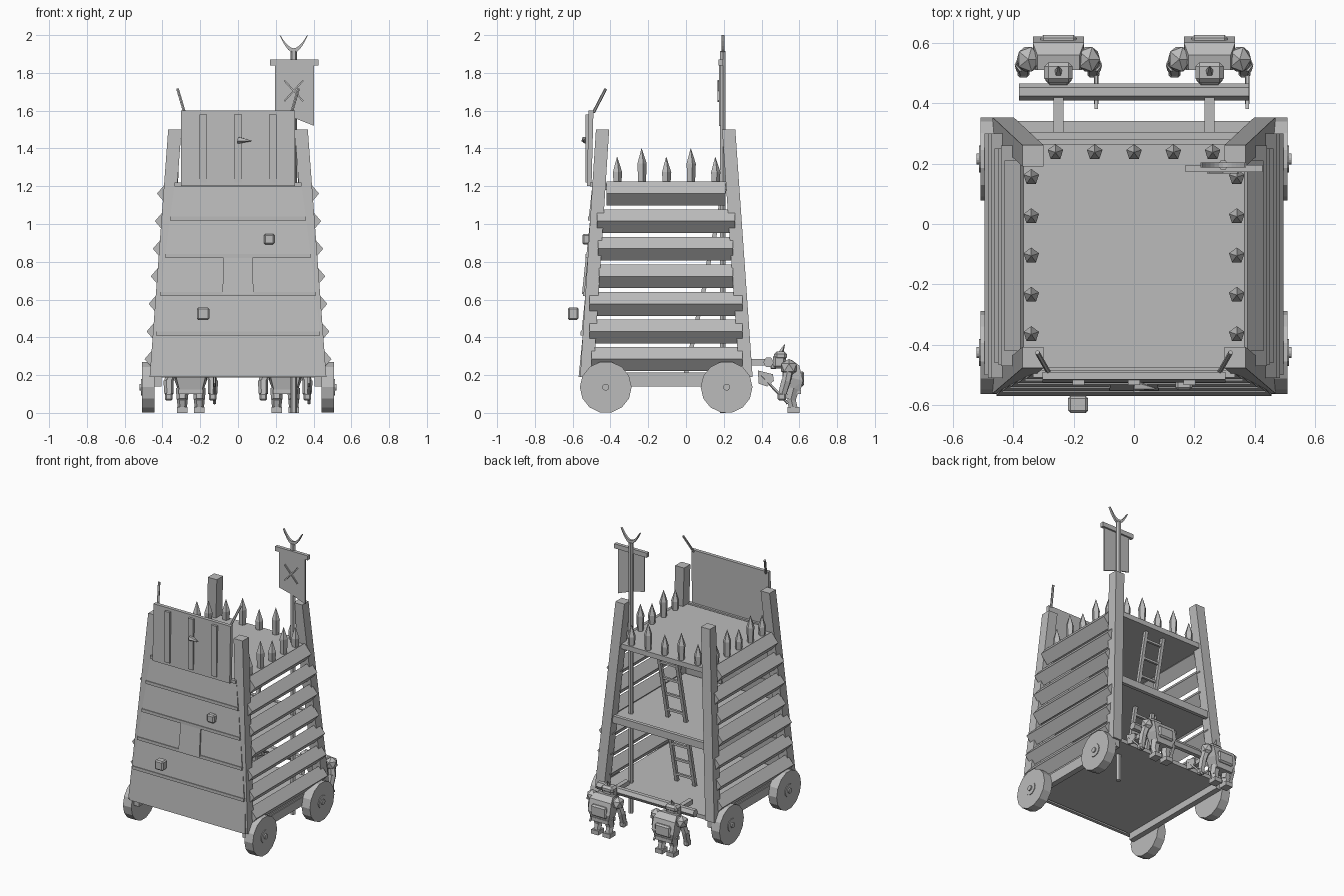
import bpy, bmesh, math
from mathutils import Vector, Matrix

if "Cube" in bpy.data.objects:
    bpy.data.objects.remove(bpy.data.objects["Cube"])

grey = bpy.data.materials.new("weathered grey")
grey.diffuse_color = (0.5, 0.5, 0.5, 1)
grey.use_nodes = True
grey.node_tree.nodes["Principled BSDF"].inputs["Base Color"].default_value = grey.diffuse_color


def finish(name, bm):
    bmesh.ops.recalc_face_normals(bm, faces=bm.faces)
    me = bpy.data.meshes.new(name)
    bm.to_mesh(me)
    bm.free()
    me.materials.append(grey)
    ob = bpy.data.objects.new(name, me)
    bpy.context.collection.objects.link(ob)
    return ob


def hull(name, pts):
    bm = bmesh.new()
    for p in pts:
        bm.verts.new(p)
    bmesh.ops.convex_hull(bm, input=bm.verts)
    bmesh.ops.dissolve_limit(bm, angle_limit=0.01, verts=bm.verts, edges=bm.edges)
    return finish(name, bm)


def box(name, x0, x1, y0, y1, z0, z1, bevel=0):
    ob = hull(name, [(x, y, z) for x in (x0, x1) for y in (y0, y1) for z in (z0, z1)])
    if bevel:
        m = ob.modifiers.new("bevel", 'BEVEL')
        m.width, m.segments = bevel, 1
    return ob


def rod(name, a, b, r0, r1=None, n=6):
    """Tapered n-sided bar from a to b."""
    a, b = Vector(a), Vector(b)
    bm = bmesh.new()
    rot = (b - a).to_track_quat('Z', 'Y').to_matrix().to_4x4()
    bmesh.ops.create_cone(bm, cap_ends=True, segments=n, radius1=r0,
                          radius2=r0 if r1 is None else r1, depth=(b - a).length,
                          matrix=Matrix.Translation((a + b) / 2) @ rot @ Matrix.Rotation(math.pi / n, 4, 'Z'))
    return finish(name, bm)


def ball(name, c, s):
    bm = bmesh.new()
    bmesh.ops.create_icosphere(bm, subdivisions=1, radius=1,
                               matrix=Matrix.Translation(c) @ Matrix.Diagonal((*s, 1)))
    return finish(name, bm)


def prism(name, pts, y0, y1):
    """Extrude an x-z outline along y."""
    bm = bmesh.new()
    f = bm.faces.new([bm.verts.new((x, y0, z)) for x, z in pts])
    ext = bmesh.ops.extrude_face_region(bm, geom=[f])
    bmesh.ops.translate(bm, vec=(0, y1 - y0, 0),
                        verts=[v for v in ext['geom'] if isinstance(v, bmesh.types.BMVert)])
    return finish(name, bm)


# tapering tower faces as functions of height
def side(z): return 0.467 - 0.075 * (z - 0.2)
def front(z): return -0.56 + 0.064 * (z - 0.2)
def back(z): return 0.352 - 0.07 * (z - 0.2)


# base and floors
box("base_floor", -0.44, 0.44, -0.53, 0.34, 0.188, 0.215)
for sx in (-1, 1):
    hull("base_sill", [(sx * x, y, z) for x in (0.405, 0.445) for y in (-0.53, 0.34) for z in (0.14, 0.2)])
box("middle_floor", -0.41, 0.41, -0.5, 0.29, 0.67, 0.705)
box("middle_floor_beam", -0.42, 0.42, 0.28, 0.305, 0.66, 0.71)
box("top_deck", -0.365, 0.365, -0.475, 0.265, 1.18, 1.215)

# corner posts
W = 0.07
for sx in (-1, 1):
    for nm, fn, d in (("front", front, W), ("rear", back, -W)):
        hull(nm + "_post", [(sx * (side(z) - i), fn(z) + j, z)
                            for z in (0.19, 1.5) for i in (0, W) for j in (0, d)])

# side planks: diamond-section beams
for k, (y0, y1) in enumerate([(-0.50, 0.30), (-0.51, 0.30), (-0.51, 0.30), (-0.46, 0.25),
                              (-0.465, 0.25), (-0.47, 0.26), (-0.42, 0.21)]):
    z = 0.285 + 0.146 * k
    for sx in (-1, 1):
        hull("side_plank", [(sx * (side(z) + dx), y, z + dz) for y in (y0, y1)
                            for dx, dz in ((-0.02, -0.063), (0.034, 0), (-0.02, 0.063), (-0.074, 0))])

# front boards with a thin batten along each joint
rows = [(0.19, 0.42, 0.455, 0.435), (0.42, 0.63, 0.435, 0.41), (0.63, 0.83, 0.41, 0.385),
        (0.83, 1.03, 0.385, 0.36), (1.03, 1.21, 0.36, 0.335)]
for z0, z1, w0, w1 in rows:
    spans = [(-1, 1)] if z0 != 0.63 else [(-1, -0.2), (-0.2, 0.2), (0.2, 1)]
    for a, b in spans:
        out = 0.01 if a == -0.2 else 0
        hull("front_board", [(t * w, front(z) + o - out, z)
                             for z, w, off in ((z0, w0, -0.008), (z1 + out, w1, 0.0))
                             for t in (a, b) for o in (off, off + 0.022)])
    box("front_batten", -w1, w1, front(z1) - 0.012, front(z1) + 0.012, z1 - 0.011, z1 + 0.011)

# iron blocks on the front
for x, z, y, s in ((0.165, 0.92, -0.525, 0.028), (-0.185, 0.525, -0.597, 0.033)):
    box("front_block", x - s, x + s, y - s * 0.85, y + s * 0.85, z - s, z + s, 0.008)

# raised drawbridge
hull("drawbridge", [(sx * 0.302, y + dy, z) for sx in (-1, 1) for dy in (0, 0.025)
                    for y, z in ((-0.525, 1.2), (-0.515, 1.6))])
for x in (-0.183, 0, 0.183):
    box("drawbridge_batten", x - 0.02, x + 0.02, -0.532, -0.51, 1.22, 1.58)
rod("stuck_spike", (0, -0.535, 1.445), (0.075, -0.545, 1.44), 0.02, 0.001, 5)
for sx in (-1, 1):
    rod("drawbridge_rod", (sx * 0.283, -0.49, 1.59), (sx * 0.32, -0.425, 1.715), 0.008)

# sharpened stakes round the deck
stakes = [(sx * 0.34, -0.365 + 0.13 * i, i) for sx in (-1, 1) for i in range(5)]
stakes += [(-0.26 + 0.13 * i, 0.237, i) for i in range(5)]
for x, y, i in stakes:
    top = 1.40 if i % 2 else 1.355
    rod("stake_shaft", (x, y, 1.2), (x, y, top - 0.08), 0.022, 0.027, 5)
    rod("stake_point", (x, y, top - 0.08), (x, y, top), 0.027, 0.001, 5)

# wheels with hubs
for sx in (-1, 1):
    for y in (-0.425, 0.215):
        for nm, r, a, b in (("wheel", 0.137, 0.443, 0.508), ("wheel_hub", 0.045, 0.5, 0.513),
                            ("axle_end", 0.018, 0.5, 0.521)):
            rod(nm, (sx * a, y, 0.136), (sx * b, y, 0.136), r, n=14)

# ladders
for z0, z1, y0, y1 in ((0.21, 0.68, 0.0, 0.1), (0.705, 1.19, 0.1, 0.205)):
    for x in (-0.07, 0.07):
        rod("ladder_rail", (x, y0, z0), (x, y1, z1), 0.016, n=4)
    for i in range(4):
        t = (i + 0.5) / 4
        y, z = y0 + (y1 - y0) * t, z0 + (z1 - z0) * t
        rod("ladder_rung", (-0.07, y, z), (0.07, y, z), 0.011, n=4)

# banner
BX, BY = 0.295, 0.195
rod("banner_pole", (BX, BY, 0), (BX, BY, 1.915), 0.017, n=6)
box("banner_crossbar", 0.17, 0.425, 0.172, 0.196, 1.838, 1.87)
prism("banner_cloth", [(0.197, 1.85), (0.402, 1.85), (0.402, 1.52), (0.3, 1.56), (0.197, 1.585)], 0.176, 0.184)
for s in (-1, 1):
    rod("banner_emblem", (BX + 0.05 * s, 0.172, 1.65), (BX - 0.05 * s, 0.172, 1.76), 0.006, n=4)
ts = [i / 5 - 1 for i in range(11)]
prism("banner_crescent", [(BX + 0.075 * t, 1.905 + 0.095 * abs(t) ** 1.8) for t in ts]
      + [(BX - 0.07 * t, 1.93 + 0.068 * abs(t) ** 1.8) for t in ts], BY - 0.008, BY + 0.008)

# push bar
rod("push_bar", (-0.38, 0.437, 0.268), (0.38, 0.437, 0.268), 0.028, n=6)
for x in (-0.25, 0.25):
    box("push_bar_arm", x - 0.016, x + 0.016, 0.3, 0.42, 0.252, 0.284)

# two stooped armoured pushers
for cx in (-0.25, 0.25):
    hull("pusher_torso", [(cx + sx * w, y, z) for sx in (-1, 1)
                          for w, y, z in ((0.055, 0.53, 0.1), (0.06, 0.6, 0.1), (0.085, 0.62, 0.17),
                                          (0.085, 0.6, 0.25), (0.07, 0.56, 0.28), (0.07, 0.51, 0.27),
                                          (0.08, 0.51, 0.2))])
    box("pusher_belt", cx - 0.065, cx + 0.065, 0.525, 0.61, 0.1, 0.125)
    box("pusher_back_plate", cx - 0.06, cx + 0.06, 0.59, 0.626, 0.14, 0.22, 0.01)
    box("pusher_head", cx - 0.043, cx + 0.043, 0.46, 0.53, 0.235, 0.31, 0.014)
    box("pusher_jaw", cx - 0.03, cx + 0.03, 0.447, 0.48, 0.232, 0.262, 0.006)
    box("helmet", cx - 0.047, cx + 0.047, 0.467, 0.535, 0.28, 0.325, 0.014)
    rod("helmet_crest", (cx, 0.5, 0.315), (cx, 0.522, 0.362), 0.016, 0.002, 5)
    for s in (-1, 1):
        x = cx + s * 0.1
        ball("pusher_shoulder", (x, 0.545, 0.24), (0.042, 0.048, 0.046))
        rod("pusher_upper_arm", (x, 0.545, 0.24), (x + s * 0.018, 0.53, 0.16), 0.027, 0.024)
        rod("pusher_forearm", (x + s * 0.018, 0.53, 0.17), (x + s * 0.016, 0.51, 0.1), 0.027, 0.024)
        box("pusher_hand", x + s * 0.016 - 0.02, x + s * 0.016 + 0.02, 0.485, 0.53, 0.065, 0.105, 0.008)
        lx = cx + s * 0.045
        rod("pusher_thigh", (lx, 0.57, 0.13), (lx, 0.555, 0.07), 0.034, 0.03)
        rod("pusher_shin", (lx, 0.555, 0.075), (lx, 0.57, 0.02), 0.028, 0.025)
        box("pusher_foot", lx - 0.028, lx + 0.028, 0.537, 0.6, 0, 0.03)
    # hanging axe beside each pusher
    ax = cx + 0.125
    rod("axe_handle", (ax, 0.54, 0.05), (ax, 0.4, 0.2), 0.008, n=5)
    hull("axe_head", [(ax + d, y, z) for d in (-0.006, 0.006)
                      for y, z in ((0.38, 0.225), (0.46, 0.205), (0.465, 0.17), (0.43, 0.14), (0.385, 0.155))])
